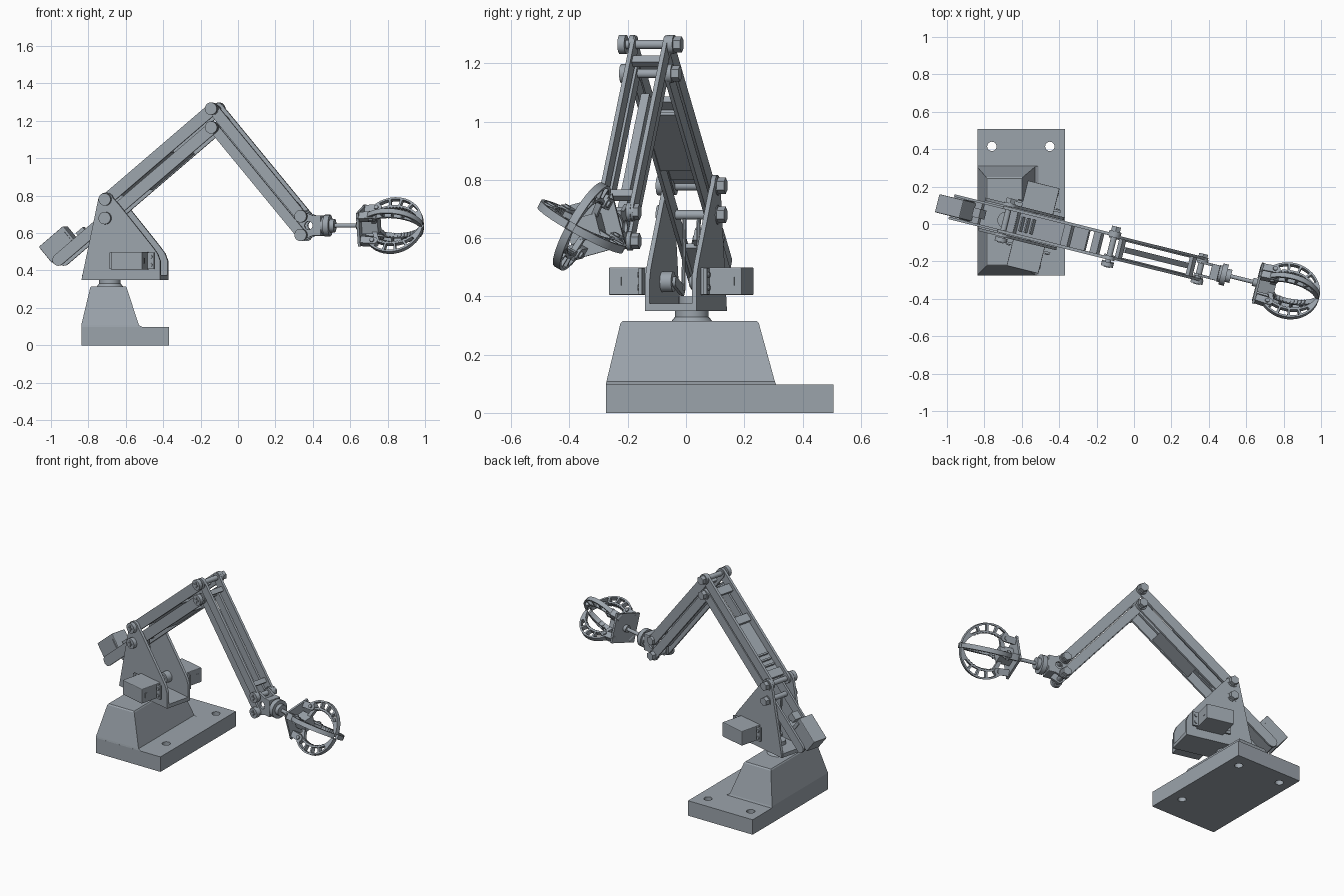
import bpy, bmesh
from math import sin, cos, pi, radians, atan2
from mathutils import Matrix, Vector

if "Cube" in bpy.data.objects:
    bpy.data.objects.remove(bpy.data.objects["Cube"])

COLOUR = (0.33, 0.37, 0.41, 1)
mat = bpy.data.materials.new("steel_grey")
mat.use_nodes = True
mat.diffuse_color = COLOUR
mat.node_tree.nodes["Principled BSDF"].inputs["Base Color"].default_value = COLOUR

T = Matrix.Translation
WORLD = Matrix.Identity(4)
# Arm frame: x runs along the reach, y across, z up, turned on the base
ARM = T((-0.685, 0.02, 0)) @ Matrix.Rotation(radians(-14), 4, 'Z')
UPRIGHT = Matrix.Rotation(pi / 2, 4, 'X')


def add(name, mesh, matrix, smooth=False):
    ob = bpy.data.objects.new(name, mesh)
    bpy.context.collection.objects.link(ob)
    mesh.materials.clear()
    mesh.materials.append(mat)
    ob.matrix_world = matrix
    if smooth:
        bpy.context.view_layer.objects.active = ob
        bpy.ops.object.select_all(action='DESELECT')
        ob.select_set(True)
        bpy.ops.object.shade_smooth_by_angle(angle=radians(35))
    return ob


def sheet(name, loops, thick, matrix):
    """Flat plate from an outline; further loops become holes."""
    cu = bpy.data.curves.new(name, 'CURVE')
    cu.dimensions, cu.fill_mode, cu.extrude = '2D', 'BOTH', thick / 2
    for loop in loops:
        sp = cu.splines.new('POLY')
        sp.points.add(len(loop) - 1)
        for p, co in zip(sp.points, loop):
            p.co = (co[0], co[1], 0, 1)
        sp.use_cyclic_u = True
    tmp = bpy.data.objects.new(name + "_tmp", cu)
    bpy.context.collection.objects.link(tmp)
    dg = bpy.context.evaluated_depsgraph_get()
    mesh = bpy.data.meshes.new_from_object(tmp.evaluated_get(dg))
    bpy.data.objects.remove(tmp)
    mesh.name = name
    return add(name, mesh, matrix, True)


def box(name, size, centre, matrix=ARM, bevel=0.0):
    bm = bmesh.new()
    bmesh.ops.create_cube(bm, size=1, matrix=Matrix.Diagonal((*size, 1)))
    if bevel:
        bmesh.ops.bevel(bm, geom=bm.edges[:], offset=bevel, segments=2, affect='EDGES', profile=0.5)
    mesh = bpy.data.meshes.new(name)
    bm.to_mesh(mesh)
    return add(name, mesh, matrix @ T(centre))


def rod(name, a, b, r, matrix=ARM, sides=24, r2=None):
    a, b = Vector(a), Vector(b)
    bm = bmesh.new()
    bmesh.ops.create_cone(bm, cap_ends=True, segments=sides, radius1=r,
                          radius2=r if r2 is None else r2, depth=(b - a).length)
    mesh = bpy.data.meshes.new(name)
    bm.to_mesh(mesh)
    turn = (b - a).to_track_quat('Z', 'Y').to_matrix().to_4x4()
    return add(name, mesh, matrix @ T((a + b) / 2) @ turn, True)


def circle(c, r, n=20):
    return [(c[0] + r * cos(2 * pi * i / n), c[1] + r * sin(2 * pi * i / n)) for i in range(n)]


def capsule(a, b, r, n=8):
    t = atan2(b[1] - a[1], b[0] - a[0])
    ends = [(b, t - pi / 2), (a, t + pi / 2)]
    return [(c[0] + r * cos(s + pi * i / n), c[1] + r * sin(s + pi * i / n))
            for c, s in ends for i in range(n + 1)]


def along(a, b, f):
    return (a[0] + (b[0] - a[0]) * f, a[1] + (b[1] - a[1]) * f)


def pair(name, loops, v, thick):
    """Mirrored side plates across the arm."""
    for side, s in (("front", -1), ("back", 1)):
        sheet(f"{side}_{name}", loops, thick, ARM @ T((0, s * v, 0)) @ UPRIGHT)


def pin(name, p, half, r=0.016, head=0.033):
    """Cross pin with a slotted screw head and a hex nut."""
    u, z = p
    rod(name, (u, -half, z), (u, half, z), r)
    rod(name + "_collar", (u, half - 0.03, z), (u, half - 0.014, z), head)
    rod(name + "_nut", (u, half - 0.014, z), (u, half + 0.012, z), head * 0.85, sides=6)
    rod(name + "_head", (u, -half - 0.012, z), (u, -half + 0.012, z), head)
    for i, dims in enumerate(((0.036, 0.006, 0.008), (0.008, 0.006, 0.036))):
        box(f"{name}_cross_{i}", dims, (u, -half - 0.013, z))


# Base with bolt holes and tapered pedestal
holes = [circle(c, 0.025) for c in ((-0.76, 0.415), (-0.45, 0.415), (-0.45, -0.1))]
x0, x1, y0, y1 = -0.838, -0.37, -0.275, 0.507
sheet("base_plate", [[(x0, y0), (x1, y0), (x1, y1), (x0, y1)]] + holes, 0.098, T((0, 0, 0.049)))

bm = bmesh.new()
rings = []
for xa, xb, ya, yb, z in ((-0.838, -0.51, -0.275, 0.31, 0.097), (-0.838, -0.53, -0.273, 0.305, 0.108),
                          (-0.79, -0.595, -0.225, 0.25, 0.308), (-0.785, -0.6, -0.218, 0.243, 0.315)):
    rings.append([bm.verts.new(c) for c in ((xa, ya, z), (xb, ya, z), (xb, yb, z), (xa, yb, z))])
for lo, hi in zip(rings, rings[1:]):
    for i in range(4):
        j = (i + 1) % 4
        bm.faces.new((lo[i], lo[j], hi[j], hi[i]))
bm.faces.new(rings[-1])
bm.faces.new(rings[0][::-1])
pedestal = bpy.data.meshes.new("pedestal")
bm.to_mesh(pedestal)
add("pedestal", pedestal, WORLD)
rod("neck_flare", (0, 0, 0.312), (0, 0, 0.33), 0.072, r2=0.058)
rod("neck", (0, 0, 0.325), (0, 0, 0.36), 0.058)

# Turning bracket
cheek = [(-0.134, 0.35), (0.3, 0.35), (0.3, 0.45), (0.285, 0.49), (0.255, 0.53), (0.07, 0.755)]
cheek += [(0.042 * cos(a), 0.775 + 0.042 * sin(a)) for a in (radians(15 + 25 * i) for i in range(7))]
pair("bracket_cheek", [cheek], 0.083, 0.016)
box("bracket_floor", (0.434, 0.166, 0.025), (0.083, 0, 0.3625))
rod("turntable_hub", (0, 0, 0.37), (0, 0, 0.4), 0.045)

# Side servos with ears, slots and horns
for side, s in (("front", -1), ("back", 1)):
    box(f"{side}_servo", (0.175, 0.15, 0.095), (0.15, s * 0.16, 0.452), bevel=0.004)
    box(f"{side}_servo_ears", (0.245, 0.012, 0.09), (0.15, s * 0.115, 0.452))
    box(f"{side}_servo_slot", (0.006, 0.02, 0.03), (0.2375, s * 0.2, 0.452))
    for du in (-0.105, 0.105):
        for dz in (-0.022, 0.022):
            c = (0.15 + du, 0.452 + dz)
            rod(f"{side}_ear_screw", (c[0], s * 0.115, c[1]), (c[0], s * 0.127, c[1]), 0.01, sides=10)
    rod(f"{side}_servo_horn", (0.12, s * 0.075, 0.45), (0.12, s * 0.035, 0.45), 0.035)
    sheet(f"{side}_crank", [capsule((0.12, 0.45), (0.02, 0.42), 0.018)], 0.012,
          ARM @ T((0, s * 0.03, 0)) @ UPRIGHT)
    rod(f"{side}_push_rod", (0.02, s * 0.025, 0.42), (0, s * 0.025, 0.68), 0.007, sides=10)

# Joint positions, as (reach, height)
SH_UP, SH_LO = (0, 0.78), (0, 0.68)
EL_UP, EL_LO = (0.583, 1.265), (0.583, 1.165)
WR_UP, WR_LO = (1.07, 0.69), (1.07, 0.59)
for name, p, half in (("upper_shoulder_pin", SH_UP, 0.108), ("lower_shoulder_pin", SH_LO, 0.108),
                      ("upper_elbow_pin", EL_UP, 0.098), ("lower_elbow_pin", EL_LO, 0.092),
                      ("upper_wrist_pin", WR_UP, 0.07), ("lower_wrist_pin", WR_LO, 0.07)):
    pin(name, p, half)

# Upper arm: paired links; the lower pair runs back to carry the rear servo
REAR = along(SH_LO, EL_LO, -0.46)
pair("upper_arm_top_link", [capsule(SH_UP, EL_UP, 0.032)], 0.064, 0.016)
pair("upper_arm_bottom_link", [capsule(REAR, EL_LO, 0.032)], 0.062, 0.013)
tilt = -atan2(EL_UP[1] - SH_UP[1], EL_UP[0] - SH_UP[0])
SLOPE = Matrix.Rotation(tilt, 4, 'Y')


def sloped(name, size, a, b, f, lift=0.0, rot=SLOPE, bevel=0.0):
    p = along(a, b, f)
    box(name, size, (0, 0, 0), ARM @ T((p[0], 0, p[1])) @ rot @ T((0, 0, lift)), bevel)


for i, f in enumerate((0.07, 0.58, 0.86)):
    sloped(f"upper_arm_rung_{i}", (0.05, 0.12, 0.025), SH_UP, EL_UP, f)
sloped("upper_arm_web", (0.36, 0.115, 0.012), SH_UP, EL_UP, 0.32, -0.02)
sloped("upper_arm_floor", (0.3, 0.115, 0.012), SH_LO, EL_LO, 0.55, -0.02)
for i in range(4):
    sloped(f"web_rib_{i}", (0.01, 0.08, 0.02), SH_UP, EL_UP, 0.1 + 0.05 * i, 0.0)

# Rear servo
sloped("rear_servo", (0.175, 0.1, 0.11), SH_LO, EL_LO, -0.4, 0.07, bevel=0.005)
sloped("rear_servo_ears", (0.012, 0.11, 0.08), SH_LO, EL_LO, -0.31, 0.055)
sloped("rear_cross_plate", (0.2, 0.115, 0.02), SH_LO, EL_LO, -0.36, 0.005)
sloped("rear_servo_nose", (0.05, 0.05, 0.05), SH_LO, EL_LO, -0.22, 0.03)

# Forearm: parallel link pairs
pair("forearm_top_link", [capsule(EL_UP, WR_UP, 0.03)], 0.058, 0.015)
pair("forearm_bottom_link", [capsule(EL_LO, WR_LO, 0.027)], 0.05, 0.012)
FALL = Matrix.Rotation(-atan2(WR_UP[1] - EL_UP[1], WR_UP[0] - EL_UP[0]), 4, 'Y')
for i, f in enumerate((0.1, 0.9)):
    sloped(f"forearm_rung_{i}", (0.03, 0.11, 0.025), EL_UP, WR_UP, f, rot=FALL)
sloped("forearm_centre_bar", (0.55, 0.03, 0.03), EL_LO, WR_LO, 0.5, rot=FALL)

# Wrist block, bearing and shaft
pair("wrist_cheek", [[(1.045, 0.575), (1.07, 0.562), (1.1, 0.575), (1.165, 0.6), (1.165, 0.68),
                      (1.1, 0.705), (1.07, 0.718), (1.045, 0.705)], circle((1.105, 0.64), 0.022)], 0.035, 0.014)
box("wrist_block", (0.045, 0.084, 0.11), (1.15, 0, 0.64), bevel=0.004)
for name, a, b, r in (("wrist_bearing", 1.17, 1.185, 0.045), ("wrist_disc", 1.185, 1.215, 0.058),
                      ("wrist_cap", 1.215, 1.24, 0.036), ("wrist_shaft", 1.24, 1.4, 0.011)):
    rod(name, (a, 0, 0.64), (b, 0, 0.64), r)

# Gripper: square palm and four openwork curved fingers
R = 0.166
GRIP = ARM @ T((1.56, 0, 0.64))


def depth(t):
    return 0.013 + 0.046 * sin(t)


def arc(t0, t1, inset, n=14):
    ts = [radians(t0 + (t1 - t0) * i / n) for i in range(n + 1)]
    outer = [(R - inset) * Vector((cos(t), sin(t))) for t in ts]
    inner = [(R - depth(t) + inset) * Vector((cos(t), sin(t))) for t in reversed(ts)]
    return [tuple(p) for p in outer + inner]


windows = [arc(a, a + 19, 0.011, 6) for a in (33, 57, 81, 105)]
box("gripper_palm", (0.014, 0.184, 0.184), (-0.17, 0, 0), GRIP @ Matrix.Rotation(radians(15), 4, 'X'))
box("gripper_core", (0.09, 0.075, 0.075), (-0.12, 0, 0), GRIP @ Matrix.Rotation(radians(15), 4, 'X'))
rod("gripper_collar", (-0.2, 0, 0), (-0.17, 0, 0), 0.022, GRIP)
for i in range(4):
    spin = GRIP @ Matrix.Rotation(radians(-29 + 90 * i), 4, 'X')
    sheet(f"finger_{i}", [arc(5, 140, 0)] + windows, 0.028, spin)
    sheet(f"finger_lug_{i}", [capsule((-0.16, 0.095), (-0.09, 0.1), 0.02), circle((-0.1, 0.1), 0.008)], 0.04, spin)
    sheet(f"finger_drive_link_{i}", [capsule((-0.1, 0.03), (-0.075, 0.095), 0.012)], 0.02, spin)
    rod(f"finger_pivot_{i}", (-0.1, 0.1, -0.028), (-0.1, 0.1, 0.028), 0.012, spin, 12)
    # Grip teeth along the inner edge
    for k in range(9):
        t = radians(40 + 10 * k)
        r = R - depth(t)
        box(f"finger_{i}_tooth_{k}", (0.01, 0.009, 0.024), (r, 0, 0), spin @ Matrix.Rotation(t, 4, 'Z'))
